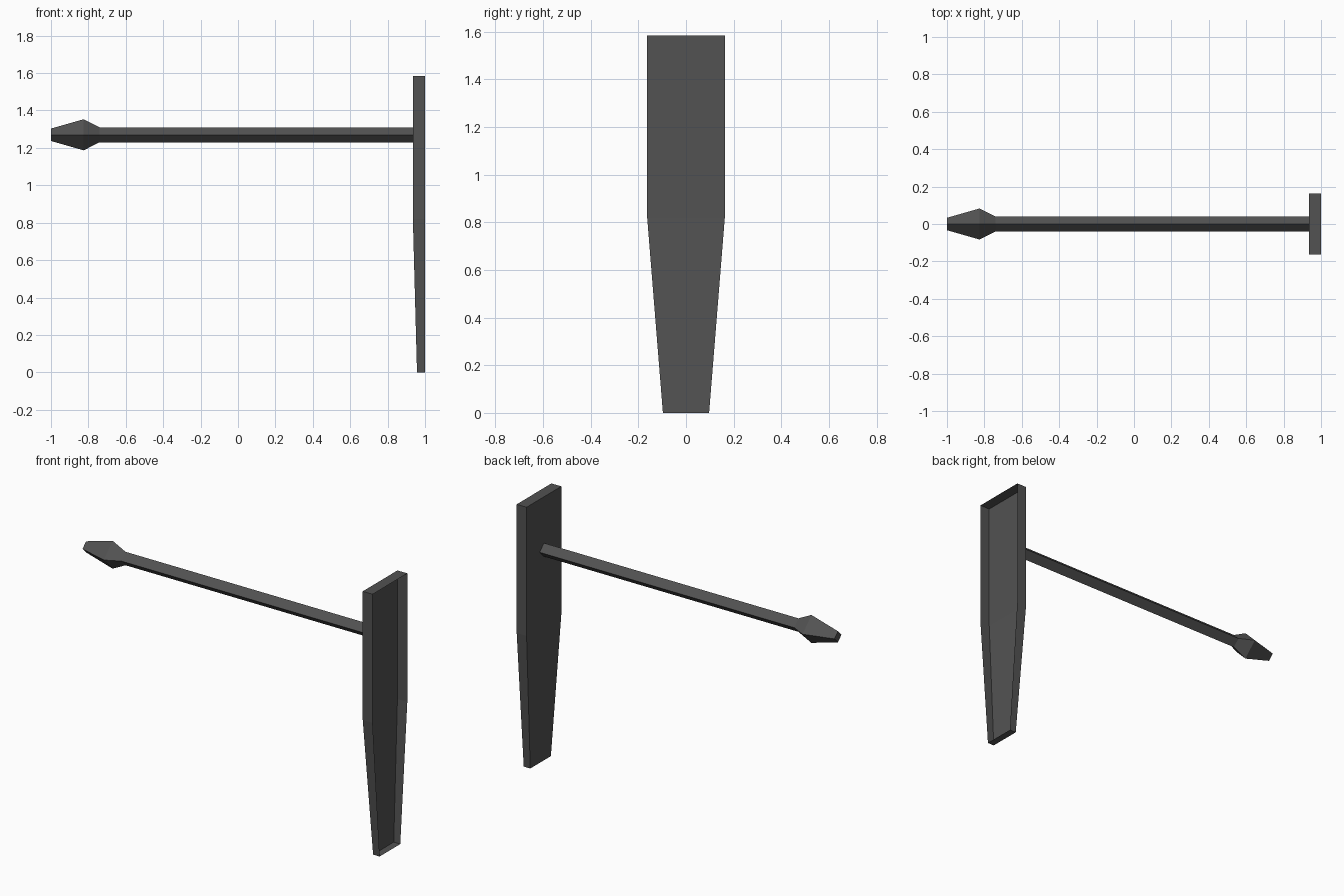
import bpy
import bmesh
from math import cos, sin, pi

if "Cube" in bpy.data.objects:
    bpy.data.objects.remove(bpy.data.objects["Cube"], do_unlink=True)

# Dark grey used on every part
grey = bpy.data.materials.new("dark_grey")
grey.use_nodes = True
colour = (0.085, 0.085, 0.085, 1)
grey.diffuse_color = colour
grey.node_tree.nodes["Principled BSDF"].inputs["Base Color"].default_value = colour


def finish(name, bm):
    mesh = bpy.data.meshes.new(name)
    bm.to_mesh(mesh)
    bm.free()
    mesh.materials.append(grey)
    obj = bpy.data.objects.new(name, mesh)
    bpy.context.collection.objects.link(obj)
    return obj


def diamond_sweep(name, stations, z, cap_end):
    """Four-sided diamond section along x, from (x, radius) stations."""
    bm = bmesh.new()
    rings = [[bm.verts.new((x, r * cos(i * pi / 2), z + r * sin(i * pi / 2)))
              for i in range(4)] for x, r in stations]
    for a, b in zip(rings, rings[1:]):
        for i in range(4):
            j = (i + 1) % 4
            bm.faces.new((a[i], a[j], b[j], b[i]))
    if cap_end:
        bm.faces.new(rings[-1])
    bmesh.ops.recalc_face_normals(bm, faces=bm.faces)
    return finish(name, bm)


# Rod and its pointed, blunt-ended tip
axis_z = 1.27
diamond_sweep("rod", [(0.935, 0.04), (-0.74, 0.04)], axis_z, False)
diamond_sweep("rod_tip", [(-0.74, 0.04), (-0.825, 0.083), (-1.0, 0.033)], axis_z, True)

# Tapered plate: a thin shell, open on its outer (+x) side
# each station is (height, half width, x of the closed panel)
stations = [(0.0, 0.097, 0.957), (0.82, 0.163, 0.935), (1.585, 0.163, 0.935)]
bm = bmesh.new()
rows = [[bm.verts.new(p) for p in ((1, -w, z), (x, -w, z), (x, w, z), (1, w, z))]
        for z, w, x in stations]
for low, high in zip(rows, rows[1:]):
    for i in range(3):
        bm.faces.new((low[i], high[i], high[i + 1], low[i + 1]))
bm.faces.new(rows[0])
bm.faces.new(reversed(rows[-1]))
# point every face away from the middle of the shell
bmesh.ops.recalc_face_normals(bm, faces=bm.faces)
finish("tapered_plate", bm)
